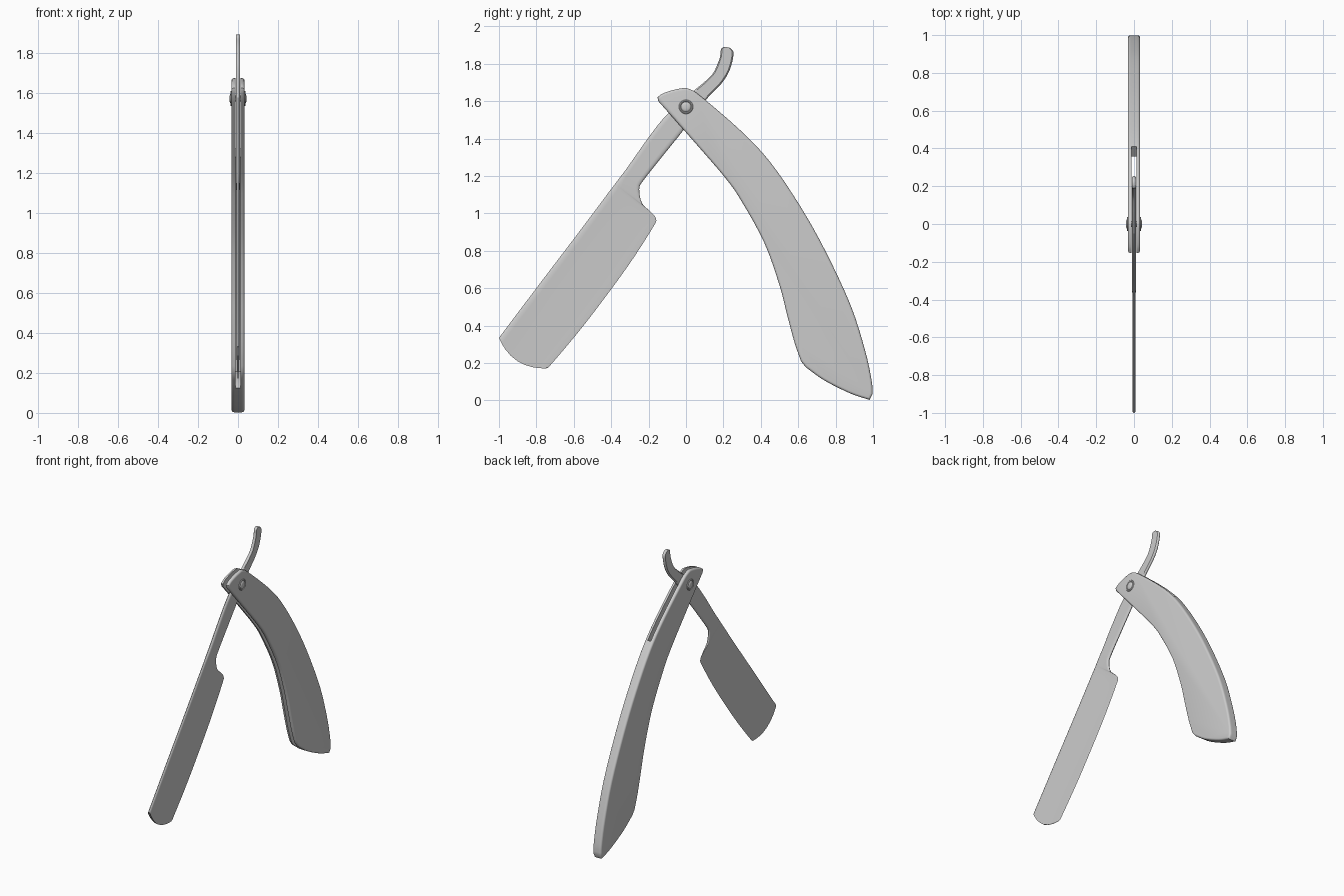
import bpy, bmesh, math
from mathutils import Vector

if "Cube" in bpy.data.objects:
    bpy.data.objects.remove(bpy.data.objects["Cube"])


def finish(name, bm, angle=35):
    bmesh.ops.recalc_face_normals(bm, faces=bm.faces[:])
    me = bpy.data.meshes.new(name)
    bm.to_mesh(me)
    bm.free()
    ob = bpy.data.objects.new(name, me)
    bpy.context.collection.objects.link(ob)
    bpy.ops.object.select_all(action='DESELECT')
    ob.select_set(True)
    bpy.context.view_layer.objects.active = ob
    bpy.ops.object.shade_smooth_by_angle(angle=math.radians(angle))
    return ob


def smooth_path(pts, n):
    """Catmull-Rom through tuples of any size, n steps per span."""
    P = [Vector(p) for p in pts]
    P = [2 * P[0] - P[1]] + P + [2 * P[-1] - P[-2]]
    out = []
    for i in range(1, len(P) - 2):
        a, b, c, d = P[i - 1:i + 3]
        for k in range(n):
            t = k / n
            out.append(0.5 * (2 * b + (c - a) * t + (2 * a - 5 * b + 4 * c - d) * t * t
                              + (3 * b - a - 3 * c + d) * t ** 3))
    return out + [P[-2]]


def loft(name, rings, angle=35):
    bm = bmesh.new()
    vs = [[bm.verts.new(p) for p in r] for r in rings]
    n = len(vs[0])
    for a, b in zip(vs, vs[1:]):
        for i in range(n):
            j = (i + 1) % n
            bm.faces.new((a[i], a[j], b[j], b[i]))
    bm.faces.new(vs[0])
    bm.faces.new(vs[-1][::-1])
    return finish(name, bm, angle)


def plate(name, outline, x0, x1, bevel=0.0):
    """Extrude a y-z outline from x0 to x1, rounding the rim at x1."""
    bm = bmesh.new()
    f = bm.faces.new([bm.verts.new((x0, p[0], p[1])) for p in outline])
    ext = bmesh.ops.extrude_face_region(bm, geom=[f], use_keep_orig=True)['geom']
    top = [g for g in ext if isinstance(g, bmesh.types.BMVert)]
    for v in top:
        v.co.x = x1
    bmesh.ops.recalc_face_normals(bm, faces=bm.faces[:])
    if bevel:
        rim = [e for e in bm.edges if all(abs(v.co.x - x1) < 1e-6 for v in e.verts)]
        bmesh.ops.bevel(bm, geom=rim, offset=bevel, segments=4, profile=0.5,
                        affect='EDGES', clamp_overlap=True)
    return finish(name, bm)


# handle outline: spine run, foot run, inner run
spine = smooth_path([(0.02, 1.665), (0.075, 1.63), (0.29, 1.445), (0.45, 1.275), (0.61, 1.04),
                     (0.745, 0.80), (0.88, 0.51), (0.957, 0.27), (0.992, 0.11), (0.998, 0.035)], 4)
foot = smooth_path([(0.982, 0.003), (0.88, 0.037), (0.74, 0.107), (0.64, 0.178)], 4)
inner = smooth_path([(0.615, 0.21), (0.58, 0.31), (0.54, 0.46), (0.50, 0.615), (0.42, 0.84),
                     (0.30, 1.06), (0.21, 1.19), (0.02, 1.41), (-0.148, 1.60)], 4)
head = smooth_path([(-0.153, 1.622), (-0.12, 1.643), (-0.06, 1.662), (-0.005, 1.672)], 3)
outline = spine + foot + inner + head

for side, label in ((1, "right"), (-1, "left")):
    plate("handle_scale_" + label, outline, side * 0.012, side * 0.033, 0.013)

# spacer joining the scales along the spine and foot
outer = [p for p in spine if p[0] > 0.41]
inset = []
for i, p in enumerate(outer):
    d = outer[min(i + 1, len(outer) - 1)] - outer[max(i - 1, 0)]
    inset.append(p + Vector((d[1], -d[0])).normalized() * 0.07)
inset = [p for p in inset if p[1] > 0.17]
base = [p for p in foot if p[0] > 0.69]
spacer = outer + base + [Vector((0.75, 0.16))] + inset[::-1]
plate("handle_spacer", spacer, -0.0125, 0.0125)

# blade, tang and tail: spine point, edge point, end bulge, hollow-grind amount
rows = [(0.205, 1.890, 0.228, 1.888, 0, 0), (0.187, 1.878, 0.246, 1.876, 0, 0),
        (0.180, 1.83, 0.254, 1.85, 0, 0), (0.145, 1.75, 0.235, 1.77, 0, 0),
        (0.095, 1.70, 0.19, 1.695, 0, 0), (0.035, 1.65, 0.10, 1.60, 0, 0),
        (-0.10, 1.53, -0.01, 1.45, 0, 0), (-0.19, 1.42, -0.11, 1.325, 0, 0),
        (-0.313, 1.246, -0.225, 1.18, 0, 0), (-0.346, 1.202, -0.25, 1.13, 0, 0.1),
        (-0.374, 1.165, -0.235, 1.055, 0, 0.4), (-0.382, 1.154, -0.19, 1.01, 0, 0.7),
        (-0.392, 1.141, -0.160, 0.97, 0, 0.9), (-0.42, 1.104, -0.18, 0.92, 0, 1),
        (-0.565, 0.91, -0.32, 0.705, 0, 1), (-0.78, 0.627, -0.54, 0.41, 0, 1),
        (-0.96, 0.388, -0.715, 0.20, 0.03, 1), (-1.0, 0.335, -0.745, 0.172, 0.052, 1)]
ts = [0, 0.012, 0.04, 0.1, 0.2, 0.35, 0.5, 0.65, 0.8, 0.9, 0.96, 0.988, 1]
rings = []
for sy, sz, ey, ez, bulge, grind in smooth_path(rows, 4):
    S, E = Vector((sy, sz)), Vector((ey, ez))
    d = (E - S).normalized()
    out = Vector((-d[1], d[0])) * -1
    if out[1] > 0:
        out = -out
    front, back = [], []
    for t in ts:
        p = S.lerp(E, t) + out * bulge * 4 * t * (1 - t)
        r = math.sqrt(max(0, 1 - (2 * t - 1) ** 2))
        tang = 0.0105 * min(1, r * 1.7)
        ground = (0.001 + 0.008 * (1 - t) ** 1.5) * min(1, r * 2.6)
        h = tang + (ground - tang) * grind
        front.append((h, p[0], p[1]))
        if 0 < t < 1:
            back.append((-h, p[0], p[1]))
    rings.append(front + back[::-1])
loft("blade", rings)

# pivot pin with a washer and domed head on both sides
half = [(0.015, 0.030), (0.038, 0.030), (0.038, 0.035), (0.035, 0.038), (0.030, 0.038),
        (0.027, 0.035), (0.025, 0.038), (0.018, 0.041), (0.008, 0.042)]
profile = [(r, -x) for r, x in half[::-1]] + half
loft("pivot_pin", [[(x, r * math.cos(a), 1.57 + r * math.sin(a))
                    for a in (2 * math.pi * k / 24 for k in range(24))] for r, x in profile])
